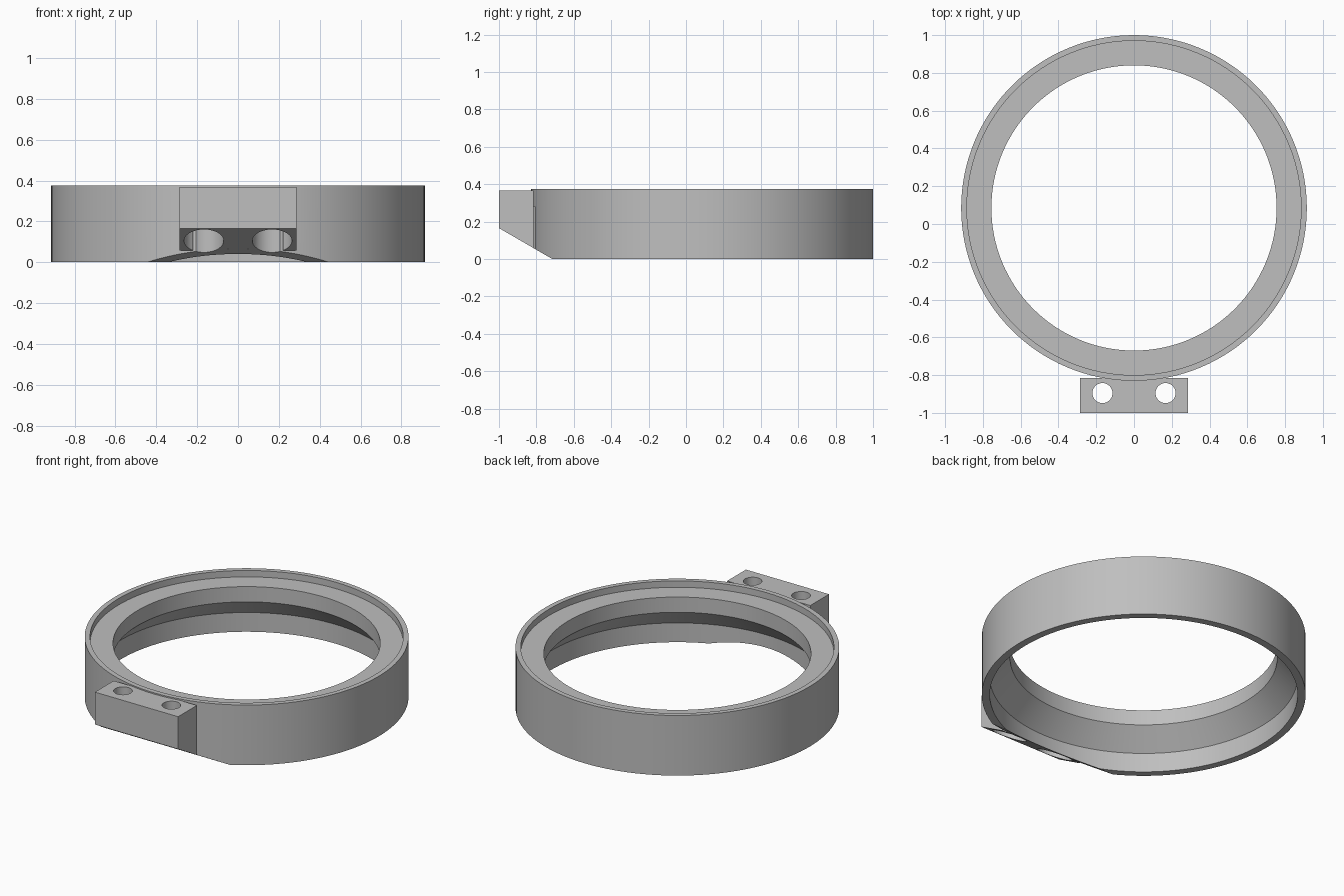
import bpy, bmesh, math
from mathutils import Matrix, Vector

cube = bpy.data.objects.get("Cube")
if cube:
    bpy.data.objects.remove(cube, do_unlink=True)

grey = bpy.data.materials.new("plain grey")
grey.use_nodes = True
GREY = (0.52, 0.52, 0.52, 1)
grey.diffuse_color = GREY
grey.node_tree.nodes["Principled BSDF"].inputs["Base Color"].default_value = GREY

RING_Y = 0.085      # ring centre
SEGMENTS = 128
HOLE_X, HOLE_Y = 0.167, -0.895


def finish(name, bm):
    bmesh.ops.recalc_face_normals(bm, faces=bm.faces)
    mesh = bpy.data.meshes.new(name)
    bm.to_mesh(mesh)
    bm.free()
    mesh.materials.append(grey)
    ob = bpy.data.objects.new(name, mesh)
    bpy.context.collection.objects.link(ob)
    return ob


def lathe(name, profile):
    """Revolve a closed (radius, z) profile about the ring axis."""
    bm = bmesh.new()
    loops = []
    for i in range(SEGMENTS):
        a = 2 * math.pi * i / SEGMENTS
        loops.append([bm.verts.new((r * math.cos(a), RING_Y + r * math.sin(a), z))
                      for r, z in profile])
    n = len(profile)
    for i in range(SEGMENTS):
        p, q = loops[i], loops[(i + 1) % SEGMENTS]
        for j in range(n):
            k = (j + 1) % n
            bm.faces.new((p[j], q[j], q[k], p[k]))
    return finish(name, bm)


def prism(name, profile, half_width):
    """Extrude a (y, z) profile along x, centred on x = 0."""
    bm = bmesh.new()
    face = bm.faces.new([bm.verts.new((-half_width, y, z)) for y, z in profile])
    out = bmesh.ops.extrude_face_region(bm, geom=[face])
    verts = [v for v in out["geom"] if isinstance(v, bmesh.types.BMVert)]
    bmesh.ops.translate(bm, verts=verts, vec=Vector((2 * half_width, 0, 0)))
    return finish(name, bm)


def cylinder(name, x, radius, z0, z1):
    bm = bmesh.new()
    bmesh.ops.create_cone(bm, cap_ends=True, segments=48, radius1=radius, radius2=radius,
                          depth=z1 - z0,
                          matrix=Matrix.Translation((x, HOLE_Y, (z0 + z1) / 2)))
    return finish(name, bm)


def cut(ob, cutters):
    """Subtract the cutters and bake the result."""
    bpy.context.view_layer.objects.active = ob
    for c in cutters:
        mod = ob.modifiers.new("cut", "BOOLEAN")
        mod.operation = "DIFFERENCE"
        mod.solver = "EXACT"
        mod.object = c
        bpy.ops.object.modifier_apply(modifier=mod.name)


# Ring: stepped seat on top, inner lip, conical underside, thin skirt
ring = lathe("ring_body", [
    (0.915, 0), (0.915, 0.375), (0.885, 0.375), (0.885, 0.335),
    (0.755, 0.335), (0.755, 0.24), (0.87, 0.12), (0.87, 0)])

# Mounting block with a sloping underside
block = prism("mounting_block", [
    (-1, 0.165), (-1, 0.367), (-0.815, 0.367), (-0.815, 0.058)], 0.287)

# Cutters: sloping underside of the ring, counterbores, screw holes
slope = prism("slope_cutter", [
    (-1.2, 0.2805), (-0.6, -0.0665), (-0.6, -0.3), (-1.2, -0.3)], 0.8)
bores, holes = [], []
for side, x in (("left", HOLE_X), ("right", -HOLE_X)):
    bores.append(cylinder(side + "_counterbore_cutter", x, 0.097, -0.1, 0.28))
    holes.append(cylinder(side + "_hole_cutter", x, 0.053, 0.2, 0.5))

cut(ring, [slope] + bores)
cut(block, bores + holes)
for c in [slope] + bores + holes:
    bpy.data.objects.remove(c, do_unlink=True)

# Smooth curved walls, crisp edges
for ob in (ring, block):
    bpy.ops.object.select_all(action="DESELECT")
    ob.select_set(True)
    bpy.context.view_layer.objects.active = ob
    bpy.ops.object.shade_smooth_by_angle(angle=math.radians(25))
